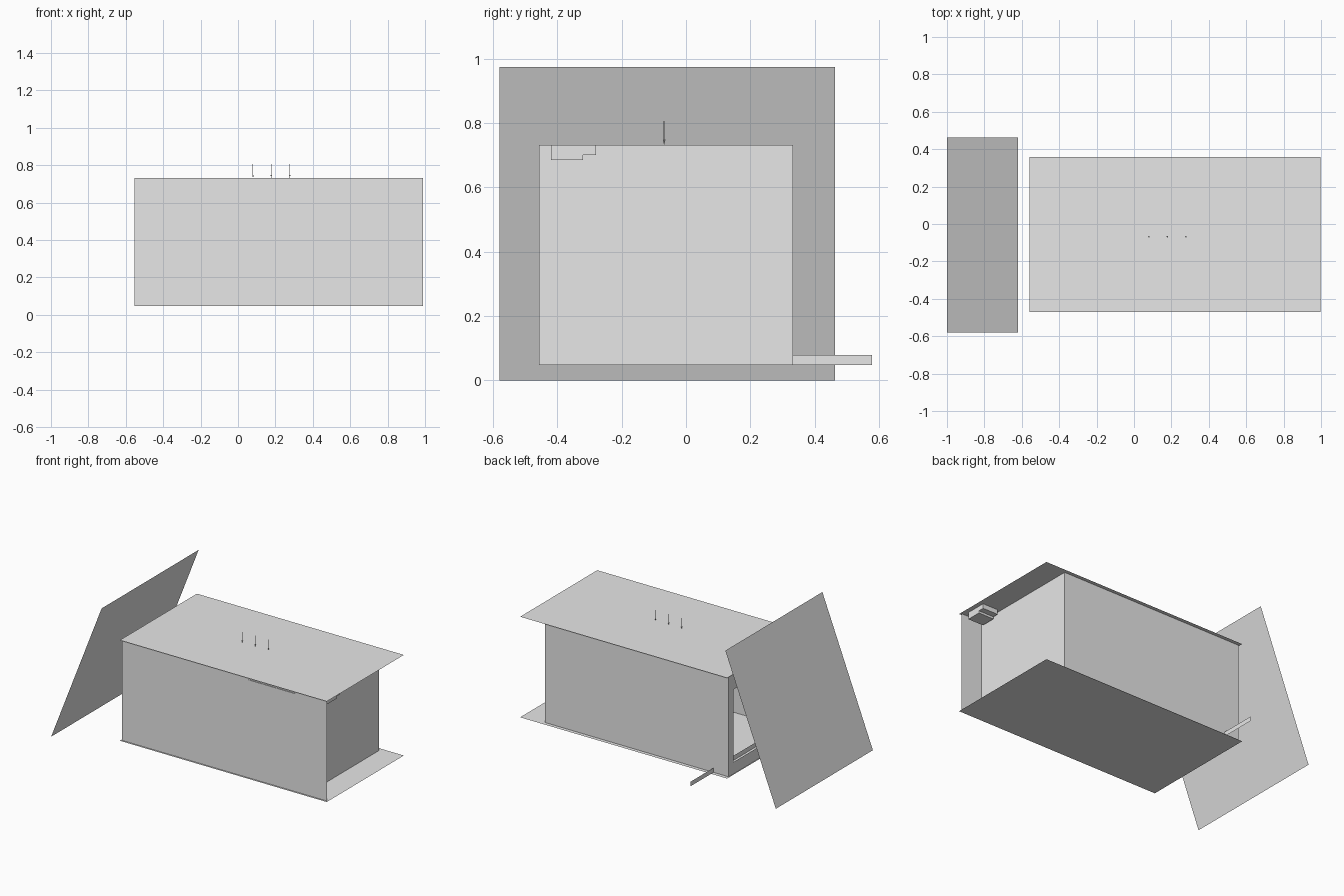
import bpy, bmesh
from mathutils import Vector

cube = bpy.data.objects.get("Cube")
if cube:
    bpy.data.objects.remove(cube, do_unlink=True)

grey = bpy.data.materials.new("light_grey")
grey.use_nodes = True
grey.diffuse_color = (0.8, 0.8, 0.8, 1)
grey.node_tree.nodes["Principled BSDF"].inputs["Base Color"].default_value = (0.8, 0.8, 0.8, 1)


def finish(name, bm):
    mesh = bpy.data.meshes.new(name)
    bm.to_mesh(mesh)
    bm.free()
    mesh.materials.append(grey)
    obj = bpy.data.objects.new(name, mesh)
    bpy.context.collection.objects.link(obj)
    return obj


def sheet(bm, corner, u, v):
    """Flat parallelogram from a corner and two edge vectors; normal is u x v."""
    c, u, v = Vector(corner), Vector(u), Vector(v)
    bm.faces.new([bm.verts.new(p) for p in (c, c + u, c + u + v, c + v)])


def panel(name, corner, u, v):
    bm = bmesh.new()
    sheet(bm, corner, u, v)
    return finish(name, bm)


# Main extents of the shell
FLOOR, ROOF = 0.048, 0.732
FRONT, BACK = -0.457, 0.332
RIGHT, INNER, LEFT = -0.553, 0.83, 0.99
H, D = ROOF - FLOOR, BACK - FRONT

# Roof and floor sheets, overhanging the walls
panel("roof", (-0.56, -0.47, ROOF), (1.557, 0, 0), (0, 0.828, 0))
panel("floor", (-0.56, -0.47, FLOOR), (0, 0.828, 0), (1.557, 0, 0))

# Walls; the front one runs past the recessed left wall
panel("front_wall", (RIGHT, FRONT, FLOOR), (LEFT - RIGHT, 0, 0), (0, 0, H))
panel("back_wall", (INNER, BACK, FLOOR), (RIGHT - INNER, 0, 0), (0, 0, H))
panel("left_wall", (INNER, FRONT, FLOOR), (0, D, 0), (0, 0, H))

# Right wall: a frame around a large opening
bm = bmesh.new()
side, sill, head = 0.055, 0.08, 0.11
for y in (BACK, FRONT + side):
    sheet(bm, (RIGHT, y, FLOOR), (0, -side, 0), (0, 0, H))
for z, h in ((FLOOR, sill), (ROOF - head, head)):
    sheet(bm, (RIGHT, BACK - side, z), (0, 2 * side - D, 0), (0, 0, h))
finish("right_wall_frame", bm)

# Large leaning panel beside the opening
panel("leaning_panel", (-1, 0.463, 0), (0, -1.043, 0), (0.38, 0, 0.974))

# Low strip crossing the floor and projecting at the back
panel("floor_strip", (-0.44, 0.579, FLOOR), (0, -1.03, 0), (0, 0, 0.031))

# Narrow ledge near the top of the front wall
panel("front_ledge", (0.40, -0.461, 0.716), (0.355, 0, 0), (0, 0.004, 0))

# Stepped box under the roof overhang
bm = bmesh.new()
profile = [(-0.42, ROOF), (-0.42, 0.685), (-0.32, 0.685),
           (-0.32, 0.70), (-0.28, 0.70), (-0.28, ROOF)]
face = bm.faces.new([bm.verts.new((0.85, y, z)) for y, z in profile])
out = bmesh.ops.extrude_face_region(bm, geom=[face])
moved = [g for g in out["geom"] if isinstance(g, bmesh.types.BMVert)]
bmesh.ops.translate(bm, verts=moved, vec=(0.115, 0, 0))
bmesh.ops.recalc_face_normals(bm, faces=bm.faces)
finish("stepped_box", bm)

# Thin rods with pointed bases on the roof
for i, x in enumerate((0.08, 0.178, 0.277)):
    bm = bmesh.new()
    for radius, low, high in ((0.0015, 0.74, 0.806), (0.004, ROOF, 0.748)):
        tip = radius if low > ROOF else 0
        made = bmesh.ops.create_cone(bm, cap_ends=True, segments=8, radius1=tip,
                                     radius2=radius, depth=high - low)
        bmesh.ops.translate(bm, verts=made["verts"], vec=(x, -0.068, (low + high) / 2))
    finish(f"roof_rod_{i + 1}", bm)
